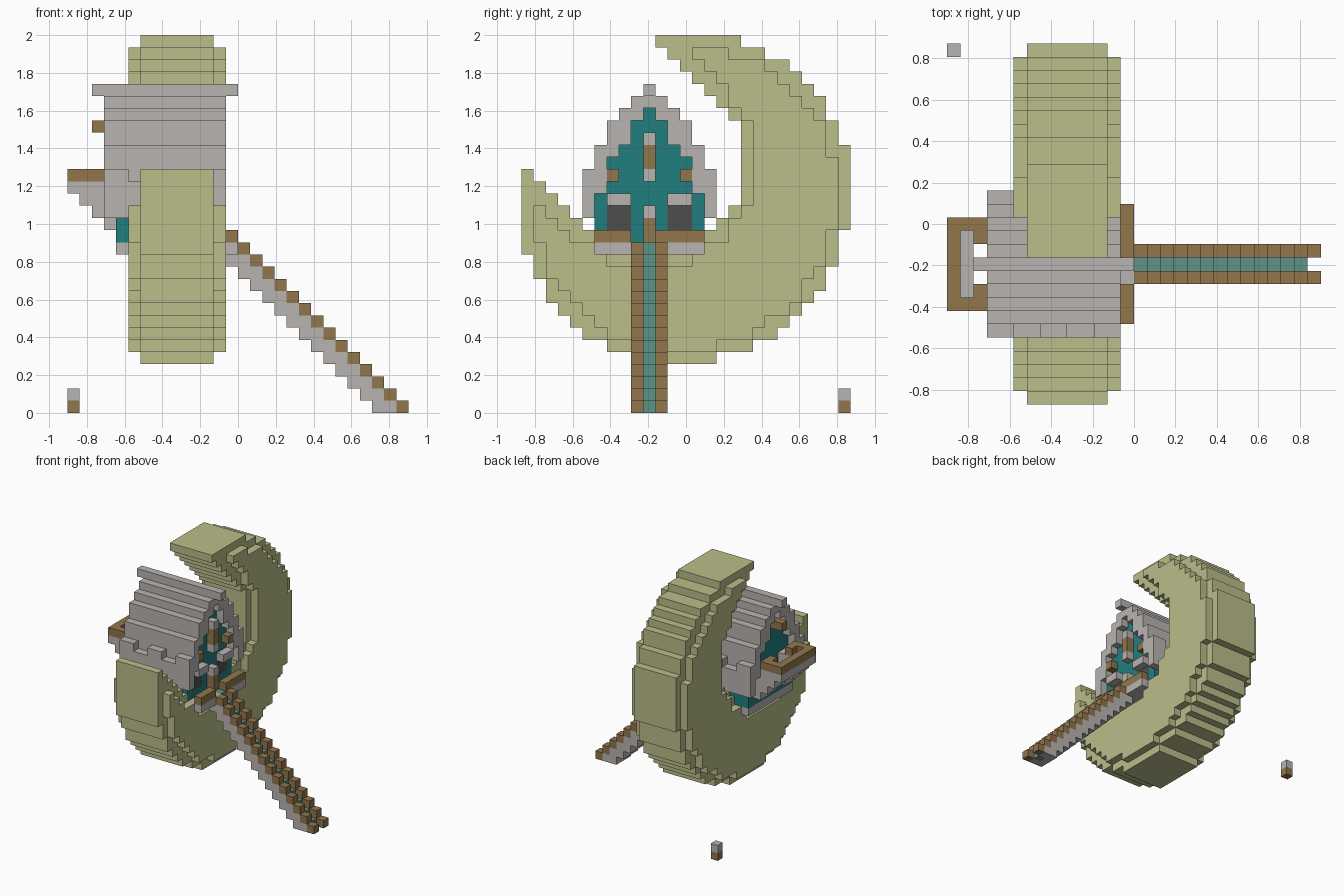
import bpy, bmesh, math
from itertools import product
from mathutils import Vector

cube = bpy.data.objects.get("Cube")
if cube:
    bpy.data.objects.remove(cube)

U = 2 / 31                                   # block size
ORIGIN = Vector((-14 * U, -13.5 * U, 0))
MID = 10                                     # block row under the roof ridge
taken = set()


def material(name, code):
    def linear(c):
        return c / 12.92 if c <= 0.04045 else ((c + 0.055) / 1.055) ** 2.4
    rgb = [linear(b / 255) for b in bytes.fromhex(code)] + [1]
    m = bpy.data.materials.new(name)
    m.use_nodes = True
    m.diffuse_color = rgb
    bsdf = m.node_tree.nodes["Principled BSDF"]
    bsdf.inputs["Base Color"].default_value = rgb
    bsdf.inputs["Roughness"].default_value = 0.9
    return m


stone = material("stone grey", "B8B4B0")
wood = material("wood brown", "91764C")
teal = material("deep teal", "217F80")
sage = material("sage teal", "5F9486")
pale = material("moon green", "BBBD8A")
dark = material("window dark", "4D4D4D")


def box(i0, i1, j0, j1, k0, k1):
    """Cells of a box, end values included."""
    return set(product(range(i0, i1 + 1), range(j0, j1 + 1), range(k0, k1 + 1)))


def pair(i0, i1, a, b, k0, k1):
    """Two boxes mirrored about the ridge, from a to b rows away."""
    return (box(i0, i1, MID - b, MID - a, k0, k1)
            | box(i0, i1, MID + a, MID + b, k0, k1))


def blocks(name, mat, cells):
    """Outer skin of a group of blocks as one mesh."""
    cells = cells - taken
    taken.update(cells)
    bm = bmesh.new()
    verts = {}

    def vert(p):
        if p not in verts:
            verts[p] = bm.verts.new(ORIGIN + Vector(p) * U)
        return verts[p]

    for cell in sorted(cells):
        for axis, side in product(range(3), (0, 1)):
            near = list(cell)
            near[axis] += 2 * side - 1
            if tuple(near) in cells:
                continue
            ring = []
            for a, b in ((0, 0), (1, 0), (1, 1), (0, 1)):
                p = list(cell)
                p[axis] += side
                p[(axis + 1) % 3] += a
                p[(axis + 2) % 3] += b
                ring.append(vert(tuple(p)))
            bm.faces.new(ring if side else ring[::-1])
    mesh = bpy.data.meshes.new(name)
    bm.to_mesh(mesh)
    bm.free()
    mesh.materials.append(mat)
    ob = bpy.data.objects.new(name, mesh)
    bpy.context.collection.objects.link(ob)
    return ob


# Crescent moon: disc minus a round slot that opens up and to the front
def crescent(shrink):
    cells = set()
    for j, k in product(range(27), range(4, 31)):
        dj, dk = j - 13, k - 17
        radius = 13.2 if dj > 0 and dk < 0 else 13.64
        if math.hypot(dj, dk) > radius - shrink:
            continue
        p = Vector((j - 10, k - 20))
        along = max(0, (p.y - p.x) / 2)
        if (p - Vector((-along, along))).length > 7.7 + shrink * 0.9:
            cells.add((j, k))
    return cells


core, rim = crescent(0), crescent(1)
blocks("crescent_moon", pale,
       {(i, j, k) for i in range(6, 12) for j, k in core}
       | {(i, j, k) for i in (5, 12) for j, k in rim})

# Roof and house walls: half widths per course
outer = {16: 5, 17: 5, 18: 5, 19: 5, 20: 4, 21: 4, 22: 3, 23: 3, 24: 2, 25: 1}
inner = {14: 4, 15: 4, 16: 4, 17: 4, 18: 3, 19: 3, 20: 3, 21: 2, 22: 1, 23: 1, 24: 0}
roof = box(2, 13, MID, MID, 26, 26)
for k, w in outer.items():
    roof |= pair(3, 12, inner.get(k, -1) + 1, w, k, k)
for i in (5, 9):                              # notches along the eaves
    roof -= pair(i, i + 1, 5, 5, 19, 19)
blocks("roof", stone, roof)

walls = set()
for k, w in inner.items():
    walls |= pair(4, 11, 0, w, k, k)
windows = pair(11, 11, 2, 3, 15, 16)
blocks("windows", dark, windows)
blocks("house_walls", teal, walls)
blocks("house_base", stone, box(4, 13, MID - 4, MID + 4, 13, 13)
       - box(13, 13, MID - 1, MID + 1, 13, 13))

# Front gable details
blocks("window_hoods", stone, pair(12, 12, 2, 3, 17, 17))
blocks("gable_lantern", wood, box(12, 12, MID, MID, 20, 21))
blocks("gable_lantern_caps", stone,
       box(12, 12, MID, MID, 19, 19) | box(12, 12, MID, MID, 22, 22))
blocks("gable_brackets", wood, pair(12, 12, 3, 3, 19, 19))
blocks("door_post", wood, box(12, 12, MID, MID, 14, 15))
blocks("door_post_cap", stone, box(12, 12, MID, MID, 16, 16))
blocks("porch_rail", wood, pair(13, 13, 2, 4, 14, 14) | box(13, 13, 11, 11, 14, 14))

# Staircase running down to the ground
rails, treads, under = set(), set(), set()
for n in range(15):
    i, k = 13 + n, 14 - n
    if n:
        rails |= pair(i, i, 1, 1, k, k)
    if k > 0:
        treads |= box(i, i, MID, MID, k - 1, k - 1)
        under |= box(i, i, MID - 1, MID + 1, max(0, k - 2), k - 1)
blocks("stair_rails", wood, rails)
blocks("stair_treads", sage, treads)
blocks("stair_underside", stone, under)

# Rear balcony with stepped supports
blocks("balcony_rail", wood, box(0, 0, 7, 13, 19, 19)
       | pair(1, 1, 3, 3, 19, 19) | pair(2, 2, 2, 3, 19, 19))
blocks("balcony_floor", stone, box(0, 1, 7, 13, 18, 18) | pair(2, 3, 2, 3, 18, 18)
       | pair(1, 3, 2, 3, 17, 17) | pair(2, 3, 2, 3, 16, 16) | pair(3, 3, 2, 3, 15, 15))
blocks("rear_lantern", wood, box(2, 3, MID, MID, 23, 23))

# Lone ground lamp
blocks("lamp_post", wood, box(0, 0, 26, 26, 0, 0))
blocks("lamp_cap", stone, box(0, 0, 26, 26, 1, 1))
